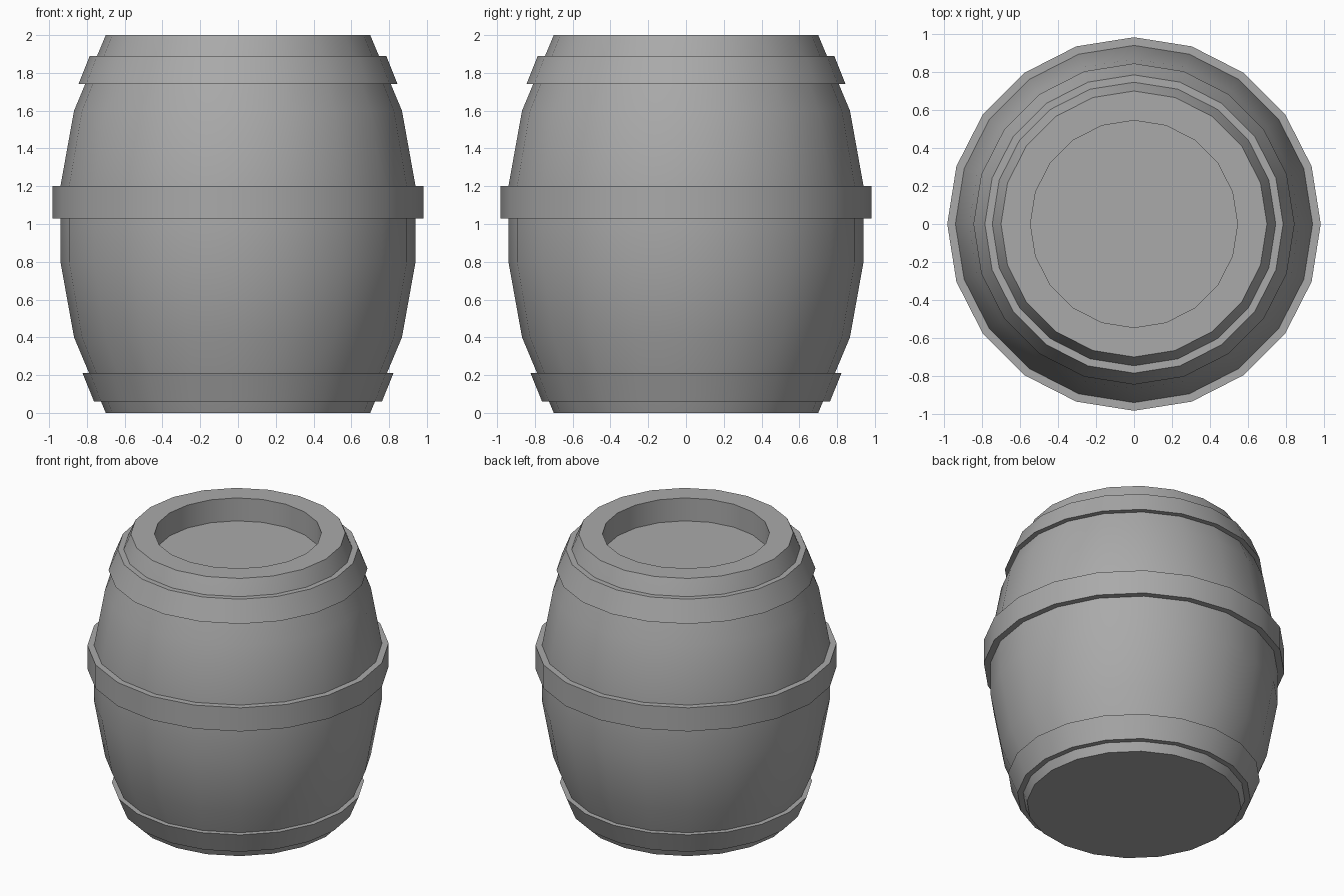
import bpy
import bmesh
from math import cos, sin, tau, radians

SIDES = 20

default = bpy.data.objects.get("Cube")
if default:
    bpy.data.objects.remove(default, do_unlink=True)

# Single grey finish
grey = bpy.data.materials.new("plain_grey")
grey.use_nodes = True
colour = (0.4, 0.4, 0.4, 1)
grey.diffuse_color = colour
grey.node_tree.nodes["Principled BSDF"].inputs["Base Color"].default_value = colour


def lathe(name, profile, closed):
    """Turn a (radius, height) profile; open profiles are capped at both ends."""
    bm = bmesh.new()
    rings = [[bm.verts.new((r * cos(tau * i / SIDES), r * sin(tau * i / SIDES), z))
              for i in range(SIDES)] for r, z in profile]
    pairs = list(zip(rings, rings[1:]))
    if closed:
        pairs.append((rings[-1], rings[0]))
    else:
        bm.faces.new(rings[0])
        bm.faces.new(rings[-1])
    for a, b in pairs:
        for i in range(SIDES):
            j = (i + 1) % SIDES
            bm.faces.new((a[i], a[j], b[j], b[i]))
    bmesh.ops.recalc_face_normals(bm, faces=bm.faces)
    mesh = bpy.data.meshes.new(name)
    bm.to_mesh(mesh)
    bm.free()
    mesh.materials.append(grey)
    obj = bpy.data.objects.new(name, mesh)
    bpy.context.collection.objects.link(obj)
    bpy.ops.object.select_all(action="DESELECT")
    obj.select_set(True)
    bpy.context.view_layer.objects.active = obj
    bpy.ops.object.shade_smooth_by_angle(angle=radians(30))
    return obj


def hoop(name, low_radius, low_z, high_radius, high_z, depth=0.06):
    """Band whose inner side is sunk into the staves."""
    lathe(name, [(low_radius, low_z), (high_radius, high_z),
                 (high_radius - depth, high_z), (low_radius - depth, low_z)], True)


# Bulging body with a raised rim around the recessed lid
lathe("barrel_body", [(0.70, 0), (0.868, 0.4), (0.94, 0.8), (0.94, 1.2),
                      (0.868, 1.6), (0.70, 2), (0.545, 2), (0.545, 1.835)], False)

# Three hoops
hoop("bottom_hoop", 0.762, 0.06, 0.823, 0.21)
hoop("middle_hoop", 0.983, 1.03, 0.983, 1.2)
hoop("top_hoop", 0.845, 1.74, 0.785, 1.89)
